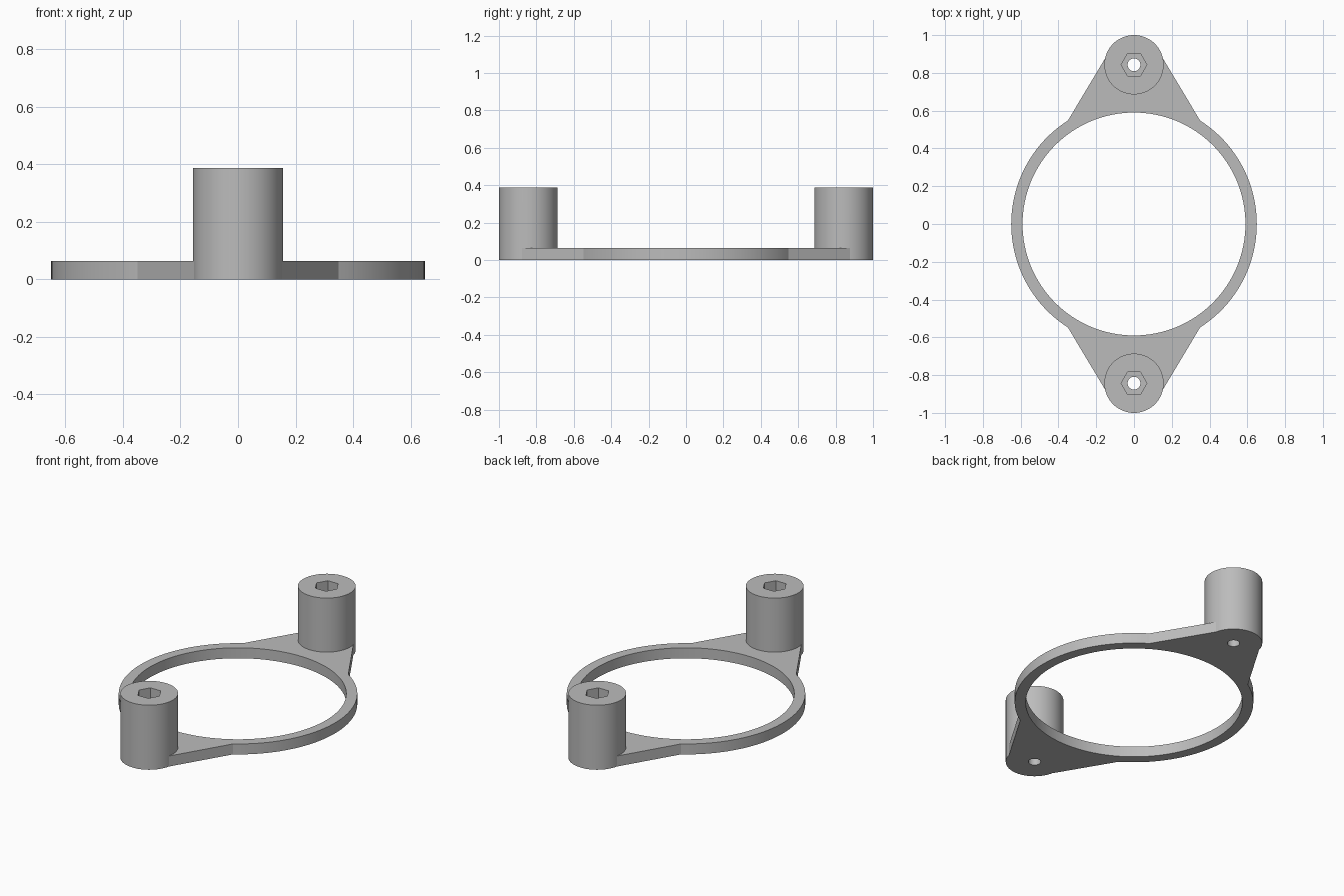
import bpy
import bmesh
from math import radians, cos, sin, atan2, pi

PLATE_H, POST_H = 0.063, 0.388
RING_R, BORE_R = 0.65, 0.59
POST_R, POST_Y = 0.157, 0.843
HOLE_R, HEX_R, HEX_DEPTH = 0.034, 0.068, 0.07
LUG_ROOT, LUG_TIP = (0.35, 0.548), (0.153, 0.877)

cube = bpy.data.objects.get("Cube")
if cube:
    bpy.data.objects.remove(cube, do_unlink=True)

grey = bpy.data.materials.new("plain_grey")
grey.use_nodes = True
colour = (0.5, 0.5, 0.5, 1)
grey.diffuse_color = colour
grey.node_tree.nodes["Principled BSDF"].inputs["Base Color"].default_value = colour


def prism(name, outline, z0, z1):
    """Extrude a closed outline between two heights."""
    bm = bmesh.new()
    base = bm.faces.new([bm.verts.new((x, y, z0)) for x, y in outline])
    new = bmesh.ops.extrude_face_region(bm, geom=[base])["geom"]
    top = [v for v in new if isinstance(v, bmesh.types.BMVert)]
    bmesh.ops.translate(bm, verts=top, vec=(0, 0, z1 - z0))
    bmesh.ops.recalc_face_normals(bm, faces=bm.faces)
    mesh = bpy.data.meshes.new(name)
    bm.to_mesh(mesh)
    bm.free()
    mesh.materials.append(grey)
    obj = bpy.data.objects.new(name, mesh)
    bpy.context.collection.objects.link(obj)
    return obj


def circle(r, n, y=0):
    return [(r * cos(2 * pi * i / n), y + r * sin(2 * pi * i / n)) for i in range(n)]


def combine(target, tool, operation):
    """Apply a boolean and drop the tool."""
    bpy.context.view_layer.objects.active = target
    mod = target.modifiers.new(operation, 'BOOLEAN')
    mod.operation, mod.solver, mod.object = operation, 'EXACT', tool
    bpy.ops.object.modifier_apply(modifier=mod.name)
    bpy.data.objects.remove(tool, do_unlink=True)


# Flange outline: two ring arcs joined by two tapered lugs
a = atan2(LUG_ROOT[1], LUG_ROOT[0])
arc = [-a + 2 * a * i / 40 for i in range(41)]
half = [(RING_R * cos(t), RING_R * sin(t)) for t in arc] + [LUG_TIP, (-LUG_TIP[0], LUG_TIP[1])]
outline = half + [(-x, -y) for x, y in half]
flange = prism("mounting_flange", outline, 0, PLATE_H)

# Large central opening
combine(flange, prism("bore_cutter", circle(BORE_R, 128), -0.1, 0.2), 'DIFFERENCE')

# Posts with a through hole and a hexagonal pocket
for side in (-1, 1):
    y = side * POST_Y
    combine(flange, prism("post", circle(POST_R, 64, y), 0, POST_H), 'UNION')
    combine(flange, prism("hole_cutter", circle(HOLE_R, 32, y), -0.1, 0.5), 'DIFFERENCE')
    combine(flange, prism("hex_cutter", circle(HEX_R, 6, y), POST_H - HEX_DEPTH, 0.5), 'DIFFERENCE')

# Smooth round walls, crisp edges
bpy.ops.object.select_all(action='DESELECT')
flange.select_set(True)
bpy.context.view_layer.objects.active = flange
bpy.ops.object.shade_smooth_by_angle(angle=radians(15))
